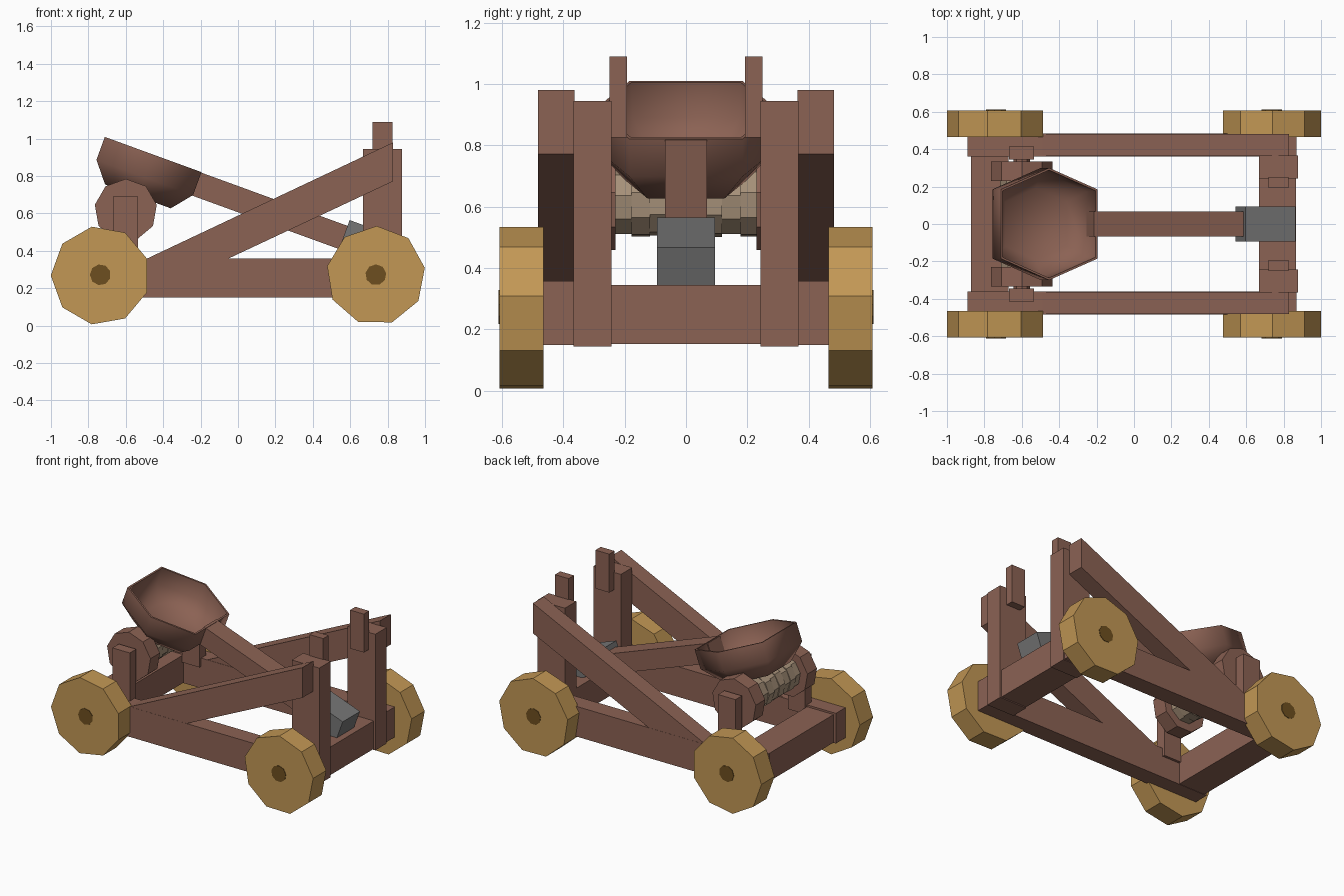
import bpy, bmesh, math
from mathutils import Vector

if "Cube" in bpy.data.objects:
    bpy.data.objects.remove(bpy.data.objects["Cube"])


def material(name, rgb):
    m = bpy.data.materials.new(name)
    m.diffuse_color = (*rgb, 1)
    m.use_nodes = True
    m.node_tree.nodes["Principled BSDF"].inputs["Base Color"].default_value = m.diffuse_color
    return m


WOOD = material("brown wood", (0.26, 0.122, 0.088))
WHEEL = material("golden wood", (0.54, 0.31, 0.09))
HUB = material("dark hub", (0.155, 0.078, 0.014))
IRON = material("grey iron", (0.18, 0.18, 0.18))
ROPE = material("tan rope", (0.38, 0.28, 0.19))


def finish(name, bm, mat):
    bmesh.ops.recalc_face_normals(bm, faces=bm.faces)
    me = bpy.data.meshes.new(name)
    bm.to_mesh(me)
    bm.free()
    me.materials.append(mat)
    ob = bpy.data.objects.new(name, me)
    bpy.context.collection.objects.link(ob)
    return ob


def prism(name, pts, y0, y1, mat, mirror=False):
    """Extrude an (x, z) profile from y0 to y1, optionally mirrored in y."""
    for s, tag in ((1, "_back"), (-1, "_front")) if mirror else ((1, ""),):
        bm = bmesh.new()
        a = [bm.verts.new((x, s * y0, z)) for x, z in pts]
        b = [bm.verts.new((x, s * y1, z)) for x, z in pts]
        bm.faces.new(a)
        bm.faces.new(b)
        for i in range(len(pts)):
            j = (i + 1) % len(pts)
            bm.faces.new((a[i], a[j], b[j], b[i]))
        finish(name + tag, bm, mat)


def rect(x0, x1, z0, z1):
    return [(x0, z0), (x1, z0), (x1, z1), (x0, z1)]


def ngon(cx, cz, r, n, turn):
    return [(cx + r * math.cos(math.radians(turn + 360 * i / n)),
             cz + r * math.sin(math.radians(turn + 360 * i / n))) for i in range(n)]


# Wheels with hub plates
for x, turn, tag in ((-0.736, 20, "rear"), (0.737, 9, "fore")):
    prism(tag + "_wheel", ngon(x, 0.268, 0.265, 9, turn), 0.465, 0.608, WHEEL, True)
    prism(tag + "_hub", ngon(x, 0.272, 0.056, 9, turn), 0.60, 0.611, HUB, True)

# Chassis
prism("side_rail", rect(-0.89, 0.87, 0.15, 0.358), 0.362, 0.483, WOOD, True)
prism("rear_beam", rect(-0.872, -0.67, 0.152, 0.345), -0.37, 0.37, WOOD)
prism("fore_beam", rect(0.668, 0.865, 0.152, 0.345), -0.37, 0.37, WOOD)

# Uprights, diagonal braces and pegs
prism("upright", rect(0.667, 0.877, 0.145, 0.945), 0.243, 0.367, WOOD, True)
prism("brace", [(-0.49, 0.153), (0.83, 0.772), (0.83, 0.98), (-0.49, 0.357)],
      0.364, 0.482, WOOD, True)
prism("peg", rect(0.72, 0.825, 0.825, 1.09), 0.192, 0.25, WOOD, True)

# Winch: posts, axle, end discs and rope drum
WX, WZ = -0.6, 0.617
prism("winch_post", rect(-0.668, -0.535, 0.30, 0.69), 0.345, 0.415, WOOD, True)
prism("winch_axle", ngon(WX, WZ, 0.045, 9, 10), -0.36, 0.36, WOOD)
prism("winch_disc", ngon(WX, WZ, 0.168, 9, 10), 0.23, 0.333, WOOD, True)
for i in range(8):
    y = -0.236 + i * 0.059
    prism(f"rope_coil_{i}", ngon(WX, WZ, 0.118 if i % 2 else 0.113, 9, 10 + 4 * (i % 3)),
          y, y + 0.059, ROPE)

# Tilted frame shared by arm, bowl and counterweight: u down the slope, n upwards
ORIGIN = Vector((-0.715, 1.01))
U = Vector((math.cos(math.radians(20)), -math.sin(math.radians(20))))
N = Vector((-U.y, U.x))


def tilt(u, n):
    return tuple(ORIGIN + U * u + N * n)


def tilt_rect(u0, u1, n0, n1):
    return [tilt(u0, n0), tilt(u1, n0), tilt(u1, n1), tilt(u0, n1)]


prism("throwing_arm", tilt_rect(0.535, 1.42, -0.135, -0.003), -0.068, 0.068, WOOD)
prism("counterweight", tilt_rect(1.385, 1.67, -0.13, 0.03), -0.094, 0.094, IRON)

# Six-sided bowl built from stacked rings: outside up to the rim, then inside down
HEX = [(-0.275, -0.185), (0, -0.3), (0.275, -0.185),
       (0.275, 0.185), (0, 0.3), (-0.275, 0.185)]
bm = bmesh.new()
rings = []
for n, s in ((-0.238, 0.68), (-0.13, 1), (0, 1), (0, 0.96), (-0.12, 0.94), (-0.205, 0.64)):
    ring = []
    for u, y in HEX:
        x, z = tilt(0.278 + u * s, n)
        ring.append(bm.verts.new((x, y * s, z)))
    rings.append(ring)
for a, b in zip(rings, rings[1:]):
    for i in range(6):
        j = (i + 1) % 6
        bm.faces.new((a[i], a[j], b[j], b[i]))
bm.faces.new(rings[0])
bm.faces.new(rings[-1])
bowl = finish("bowl", bm, WOOD)
bpy.context.view_layer.objects.active = bowl
bowl.select_set(True)
bpy.ops.object.shade_smooth_by_angle(angle=math.radians(75))
